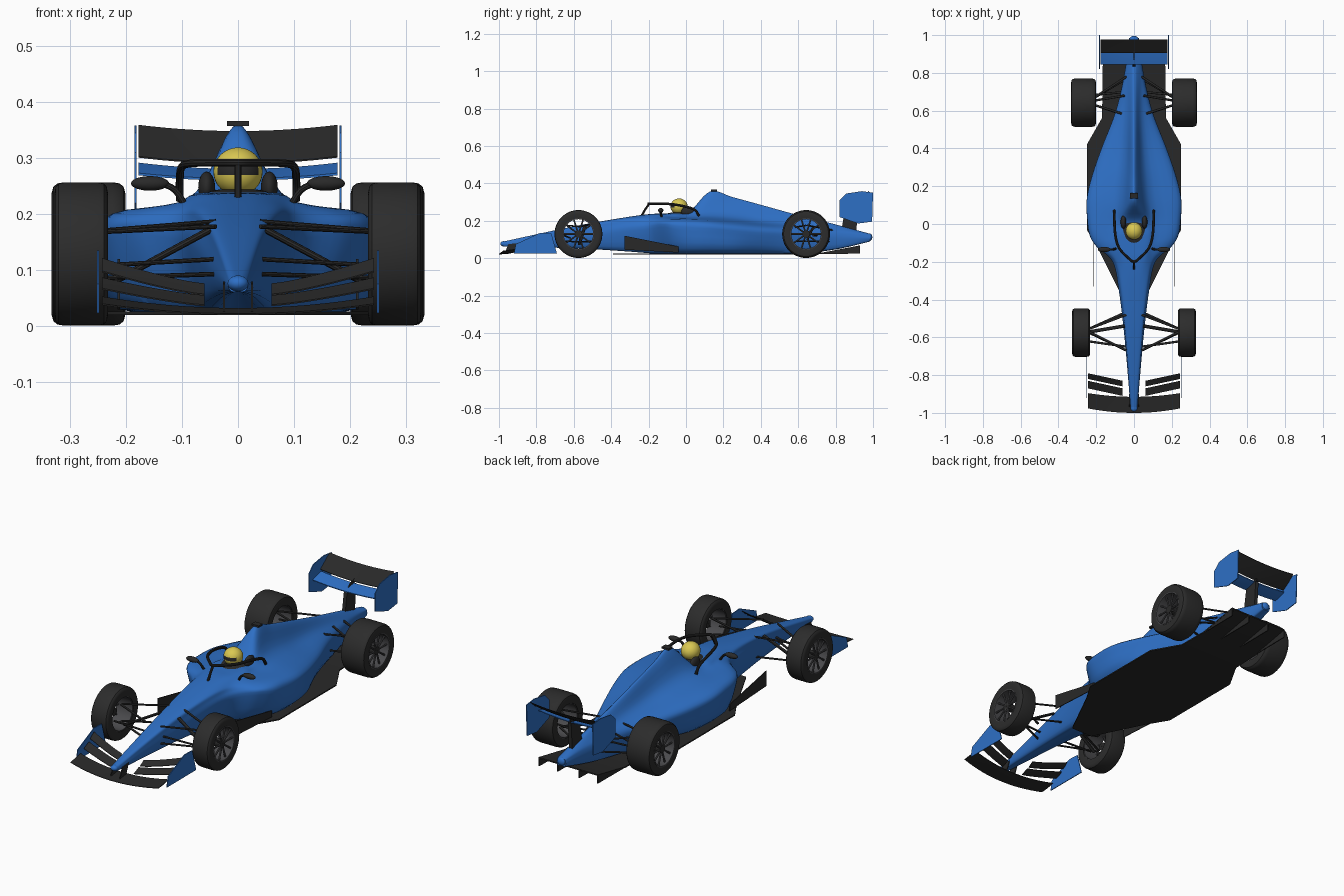
import bpy, bmesh, math
from mathutils import Vector, Matrix

if "Cube" in bpy.data.objects:
    bpy.data.objects.remove(bpy.data.objects["Cube"], do_unlink=True)


def material(name, rgb):
    m = bpy.data.materials.new(name)
    m.use_nodes = True
    m.diffuse_color = (*rgb, 1)
    bsdf = next(n for n in m.node_tree.nodes if n.type == 'BSDF_PRINCIPLED')
    bsdf.inputs["Base Color"].default_value = (*rgb, 1)
    return m


BLUE = material("body blue", (0.027, 0.16, 0.56))
CARBON = material("carbon black", (0.022, 0.022, 0.022))
TYRE = material("tyre black", (0.025, 0.025, 0.025))
RIM = material("rim grey", (0.07, 0.07, 0.075))
YELLOW = material("helmet yellow", (0.7, 0.58, 0.085))
made = []


def add(name, bm, mat):
    bmesh.ops.recalc_face_normals(bm, faces=bm.faces)
    mesh = bpy.data.meshes.new(name)
    bm.to_mesh(mesh)
    bm.free()
    ob = bpy.data.objects.new(name, mesh)
    mesh.materials.append(mat)
    bpy.context.collection.objects.link(ob)
    made.append(ob)
    return ob


def skin(name, rings, mat, close=False):
    """Join equal closed rings of points, capping the ends unless they meet."""
    bm = bmesh.new()
    vs = [[bm.verts.new(p) for p in ring] for ring in rings]
    n = len(vs[0])
    pairs = list(zip(vs, vs[1:])) + ([(vs[-1], vs[0])] if close else [])
    for a, b in pairs:
        for i in range(n):
            bm.faces.new((a[i], a[(i + 1) % n], b[(i + 1) % n], b[i]))
    if not close:
        bm.faces.new(vs[0])
        bm.faces.new(vs[-1])
    return add(name, bm, mat)


def spline(pts, steps, cyclic):
    """Smooth path passing through all points."""
    n, out = len(pts), []
    at = (lambda i: pts[i % n]) if cyclic else (lambda i: pts[max(0, min(n - 1, i))])
    for i in range(n if cyclic else n - 1):
        a, b, c, d = (at(i + k) for k in (-1, 0, 1, 2))
        for s in range(steps):
            t = s / steps
            out.append(b + (c - a) * (t / 2) + (a * 2 - b * 5 + c * 4 - d) * (t * t / 2)
                       + (b * 3 - a - c * 3 + d) * (t ** 3 / 2))
    return out if cyclic else out + [pts[-1]]


def tube(name, pts, r, mat=CARBON, smooth=1, flat=1.0):
    path = spline([Vector(p) for p in pts], smooth, False)
    rings = []
    for i, p in enumerate(path):
        t = (path[min(i + 1, len(path) - 1)] - path[max(i - 1, 0)]).normalized()
        ref = Vector((0, 0, 1)) if abs(t.z) < 0.95 else Vector((0, 1, 0))
        u = t.cross(ref).normalized()
        v = u.cross(t)
        rings.append([p + u * r * math.cos(k * math.pi / 5) + v * r * flat * math.sin(k * math.pi / 5)
                      for k in range(10)])
    return skin(name, rings, mat)


def plate(name, outline, x, thick, mat):
    """Upright side plate from a (y, z) outline."""
    return skin(name, [[(x + d, y, z) for y, z in outline] for d in (-thick / 2, thick / 2)], mat)


def blade(name, x0, x1, lead, trail, mat, thick=0.005):
    """Wing element whose edges are functions of x giving (y, z)."""
    rings = []
    for i in range(17):
        x = x0 + (x1 - x0) * i / 16
        (ya, za), (yb, zb) = lead(x), trail(x)
        ym, zm = (ya + yb) / 2, (za + zb) / 2 - 0.003
        rings.append([(x, ya, za), (x, ym, zm), (x, yb, zb),
                      (x, yb, zb + thick / 2), (x, ym, zm + thick), (x, ya, za + thick / 2)])
    return skin(name, rings, mat)


def ball(name, centre, size, mat):
    bm = bmesh.new()
    bmesh.ops.create_uvsphere(bm, u_segments=32, v_segments=24, radius=1)
    bm.transform(Matrix.Translation(centre) @ Matrix.Diagonal((*size, 1)))
    return add(name, bm, mat)


def box(name, centre, size, mat):
    bm = bmesh.new()
    bmesh.ops.create_cube(bm, size=1)
    bm.transform(Matrix.Translation(centre) @ Matrix.Diagonal((*size, 1)))
    return add(name, bm, mat)


# Bodywork: y, bottom z, bottom width, side width, side z, shoulder z, neck width, neck z, top width, top z
stations = [
    (-.975, .062, .012, .018, .072, .08, .014, .084, .008, .089),
    (-.6, .056, .035, .05, .1, .145, .042, .163, .028, .17),
    (-.35, .045, .055, .08, .14, .185, .065, .205, .035, .214),
    (-.2, .035, .072, .112, .155, .195, .085, .215, .05, .235),
    (-.12, .03, .13, .195, .165, .2, .1, .222, .065, .238),
    (-.06, .03, .175, .232, .155, .202, .115, .218, .075, .24),
    (.02, .03, .205, .246, .145, .2, .11, .217, .055, .25),
    (.13, .03, .21, .248, .14, .193, .08, .23, .022, .357),
    (.25, .03, .19, .222, .13, .18, .07, .22, .016, .326),
    (.4, .03, .13, .17, .12, .165, .055, .2, .014, .285),
    (.6, .03, .075, .095, .11, .15, .04, .183, .012, .23),
    (.8, .05, .04, .05, .1, .135, .033, .155, .012, .18),
    (.985, .09, .018, .025, .105, .118, .02, .125, .01, .13),
]
rings = []
for row in spline([Vector(s) for s in stations], 6, False):
    y, zb, wl, ws, zm, zs, wn, zn, wt, zt = row
    half = [(0, zb), (wl, zb), (ws, zm), (ws * 0.92, zs), (wn, zn), (wt, zt - (zt - zn) * 0.15), (0, zt)]
    loop = half + [(-x, z) for x, z in half[-2:0:-1]]
    rings.append([(p.x, y, p.y) for p in spline([Vector(p) for p in loop], 4, True)])
skin("bodywork", rings, BLUE)
ball("nose_tip", (0, -.975, .0765), (.0185, .018, .014), BLUE)
ball("tail_tip", (0, .982, .112), (.022, .014, .02), BLUE)

# Cockpit, driver helmet with visor, camera
ball("cockpit_opening", (0, -0.03, 0.234), (0.06, 0.075, 0.012), CARBON)
helmet = ball("helmet", (0, -0.037, 0.276), (0.044, 0.046, 0.043), YELLOW)
helmet.data.materials.append(CARBON)
for f in helmet.data.polygons:
    if f.normal.y < -0.5 and 0.27 < f.center.z < 0.287:
        f.material_index = 1
box("camera", (0, 0.15, 0.362), (0.04, 0.03, 0.009), CARBON)

# Head protection hoop and its front post
hoop = [(0.104, 0.07, 0.225), (0.104, 0.04, 0.262), (0.1, -0.05, 0.285), (0.08, -0.125, 0.291), (0.03, -0.18, 0.292)]
tube("halo_hoop", hoop + [(0, -0.2, 0.292)] + [(-x, y, z) for x, y, z in hoop[::-1]], 0.007, smooth=5)
tube("halo_post", [(0, -0.195, 0.292), (0, -0.215, 0.265), (0, -0.24, 0.222)], 0.006, smooth=3)

# Floor with rising diffuser
edge = [(.06, -.39, .02), (.19, -.13, .02), (.25, -.03, .02), (.25, .42, .02), (.17, .56, .02),
        (.166, .72, .022), (.165, .93, .062)]
skin("floor", [[(-x, y, z), (x, y, z), (x, y, z + .006), (-x, y, z + .006)] for x, y, z in edge], CARBON)
for x in (-0.162, -0.06, 0.06, 0.162):
    plate("diffuser_fin", [(.7, .022), (.93, .024), (.93, .066), (.72, .026)], x, .005, CARBON)

# Front wing main plane
blade("front_wing_main", -.243, .243, lambda x: (-1 + .4 * x * x, .02 + .3 * x * x),
      lambda x: (-.915 + .33 * x * x, .03 + .35 * x * x), CARBON)


def flap_edge(y, z, rise):
    def at(x):
        t = max(0, (abs(x) - 0.06) / 0.185)
        return y - 0.04 * (1 - t), z + rise * t ** 1.3
    return at


def wheel(label, s, cx, cy, w):
    """Tyre, open rim, spokes and hub around the x axis."""
    cz, R = 0.129, 0.128
    turn = lambda prof: [[(s * (cx + x), cy + r * math.cos(a), cz + r * math.sin(a)) for r, x in prof]
                         for a in (k * math.tau / 48 for k in range(48))]
    skin(label + "_tyre", turn([(.083, -w * .95), (.108, -w), (.12, -w * .95), (.126, -w * .84), (R, -w * .65),
                                (R, w * .65), (.126, w * .84), (.12, w * .95), (.108, w), (.083, w * .95)]), TYRE, True)
    skin(label + "_rim", turn([(.079, -w * .9), (.084, -w * .9), (.084, w * .97), (.079, w * .97)]), RIM, True)
    skin(label + "_hub", turn([(.001, 0), (.02, 0), (.02, w * .8), (.001, w * .8)]), CARBON, True)
    for k in range(10):
        a = k * math.tau / 10
        ends = [(s * (cx + w * .72), cy + r * math.cos(a), cz + r * math.sin(a)) for r in (.012, .082)]
        tube(label + "_spoke", ends, .0045, RIM)


for s, side in ((1, "left"), (-1, "right")):
    # Front wing flaps, end plates and nose mounts
    blade(side + "_lower_flap", s * .06, s * .243, flap_edge(-.87, .036, .03), flap_edge(-.83, .053, .032), CARBON)
    blade(side + "_upper_flap", s * .06, s * .243, flap_edge(-.82, .055, .042), flap_edge(-.79, .074, .046), CARBON)
    plate(side + "_front_endplate", [(-.92, .024), (-.69, .024), (-.72, .132), (-.78, .135), (-.91, .075)],
          s * .25, .004, BLUE)
    plate(side + "_nose_mount", [(-.97, .025), (-.92, .032), (-.9, .08), (-.95, .075)], s * .025, .004, CARBON)
    # Rear wing end plates
    plate(side + "_rear_endplate", [(.82, .22), (.92, .185), (.995, .195), (1, .35), (.94, .358), (.855, .345),
                                    (.82, .31)], s * .183, .004, BLUE)
    # Side deflectors, mirrors and headrest pads
    plate(side + "_deflector", [(-.33, .045), (-.04, .03), (-.04, .062), (-.33, .12)], s * .213, .004, CARBON)
    ball(side + "_mirror", (s * .157, -.135, .255), (.034, .014, .013), CARBON)
    tube(side + "_mirror_arm", [(s * .135, -.135, .255), (s * .112, -.135, .243), (s * .096, -.13, .218)], .006, smooth=3)
    ball(side + "_headrest", (s * .056, .01, .248), (.015, .035, .028), CARBON)
    # Wheels
    wheel(side + "_front", s, .28, -.575, .048)
    wheel(side + "_rear", s, .267, .642, .066)
    # Suspension arms: inner end, outer end, radius
    arms = [
        ((.04, -.48, .187), (.25, -.56, .17), .006), ((.04, -.67, .178), (.25, -.565, .168), .006),
        ((.05, -.47, .093), (.25, -.56, .086), .006), ((.04, -.67, .093), (.25, -.57, .086), .006),
        ((.05, -.54, .172), (.23, -.57, .075), .009), ((.035, -.65, .12), (.25, -.62, .108), .006),
        ((.04, .78, .15), (.24, .65, .175), .006), ((.05, .58, .165), (.24, .64, .175), .006),
        ((.04, .77, .09), (.24, .65, .09), .006), ((.06, .58, .09), (.24, .64, .09), .006),
        ((.05, .68, .165), (.23, .65, .1), .006), ((.04, .7, .12), (.25, .68, .12), .006),
    ]
    for inner, outer, r in arms:
        tube(side + "_suspension_arm", [(s * x, y, z) for x, y, z in (inner, outer)], r, flat=.7)

# Rear wing elements and support
blade("rear_wing_main", -.178, .178, lambda x: (.845, .26 + .3 * x * x), lambda x: (.91, .277 + .35 * x * x), BLUE, .008)
blade("rear_wing_flap", -.178, .178, lambda x: (.905, .29 + .35 * x * x), lambda x: (.978, .346 + .35 * x * x), CARBON)
plate("rear_wing_pylon", [(.83, .14), (.91, .13), (.92, .278), (.85, .265)], 0, .018, CARBON)
plate("flap_actuator", [(.87, .27), (.915, .28), (.915, .302), (.88, .284)], 0, .005, CARBON)

bpy.ops.object.select_all(action='DESELECT')
for ob in made:
    ob.select_set(True)
bpy.context.view_layer.objects.active = made[0]
bpy.ops.object.shade_smooth_by_angle(angle=math.radians(35))
